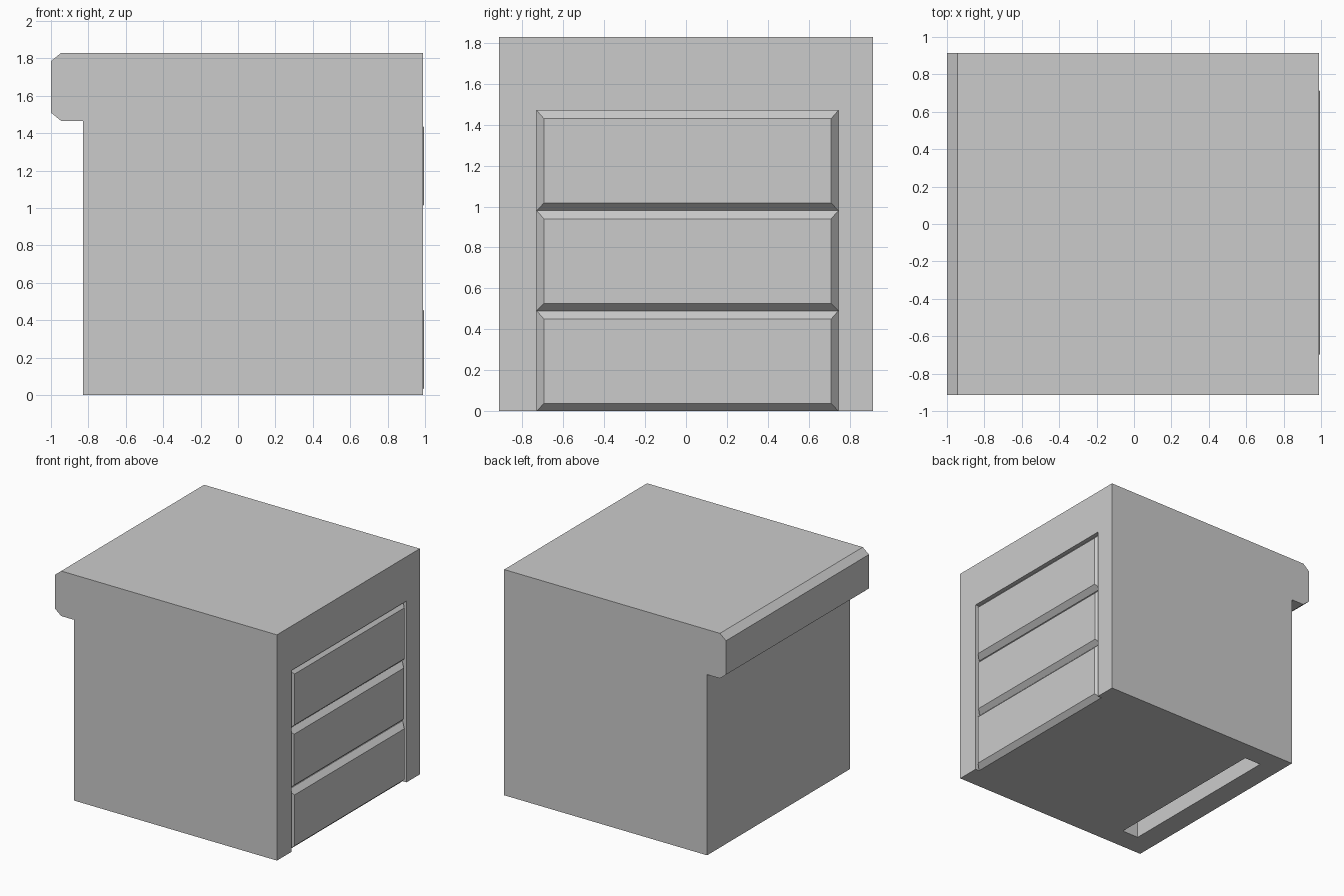
import bpy, bmesh

if "Cube" in bpy.data.objects:
    bpy.data.objects.remove(bpy.data.objects["Cube"])

HALF_W = 0.915                 # cabinet half width along y
Y0, Y1 = -0.73, 0.745          # opening limits along y
BACK = -0.65                   # rear wall of the opening
OPEN_TOP = 1.47


def mesh_object(name, bm):
    bmesh.ops.recalc_face_normals(bm, faces=bm.faces)
    me = bpy.data.meshes.new(name)
    bm.to_mesh(me)
    bm.free()
    ob = bpy.data.objects.new(name, me)
    bpy.context.collection.objects.link(ob)
    return ob


def loft(name, loops):
    """Capped solid through loops with equal point counts."""
    bm = bmesh.new()
    rings = [[bm.verts.new(p) for p in loop] for loop in loops]
    for a, b in zip(rings, rings[1:]):
        for i in range(len(a)):
            j = (i + 1) % len(a)
            bm.faces.new((a[i], a[j], b[j], b[i]))
    bm.faces.new(rings[0])
    bm.faces.new(rings[-1])
    return mesh_object(name, bm)


def rect(x, y0, y1, z0, z1):
    return [(x, y0, z0), (x, y1, z0), (x, y1, z1), (x, y0, z1)]


# Cabinet body: side profile with a chamfered overhanging top edge
profile = [(-0.83, 0), (0.99, 0), (0.99, 1.83), (-0.945, 1.83), (-1, 1.785),
           (-1, 1.51), (-0.945, 1.465), (-0.83, 1.465)]
body = loft("cabinet_body", [[(x, y, z) for x, z in profile]
                             for y in (-HALF_W, HALF_W)])

# Drawer opening, open at the face and underneath
cutter = loft("opening_cutter", [rect(BACK, Y0, Y1, -0.5, OPEN_TOP),
                                 rect(1.5, Y0, Y1, -0.5, OPEN_TOP)])
cutter.hide_render = True
mod = body.modifiers.new("opening", 'BOOLEAN')
mod.operation = 'DIFFERENCE'
mod.solver = 'EXACT'
mod.object = cutter
bpy.context.view_layer.objects.active = body
bpy.ops.object.modifier_apply(modifier=mod.name)
bpy.data.objects.remove(cutter)

# Three stacked drawers with bevelled fronts
pitch = OPEN_TOP / 3
for i, front in enumerate((0.995, 0.99, 0.995)):
    z0, z1 = i * pitch, (i + 1) * pitch
    loft(f"drawer_{i + 1}", [
        rect(-0.5, Y0, Y1, z0, z1),
        rect(front - 0.04, Y0, Y1, z0, z1),
        rect(front, Y0 + 0.035, Y1 - 0.035, z0 + 0.037, z1 - 0.04)])
